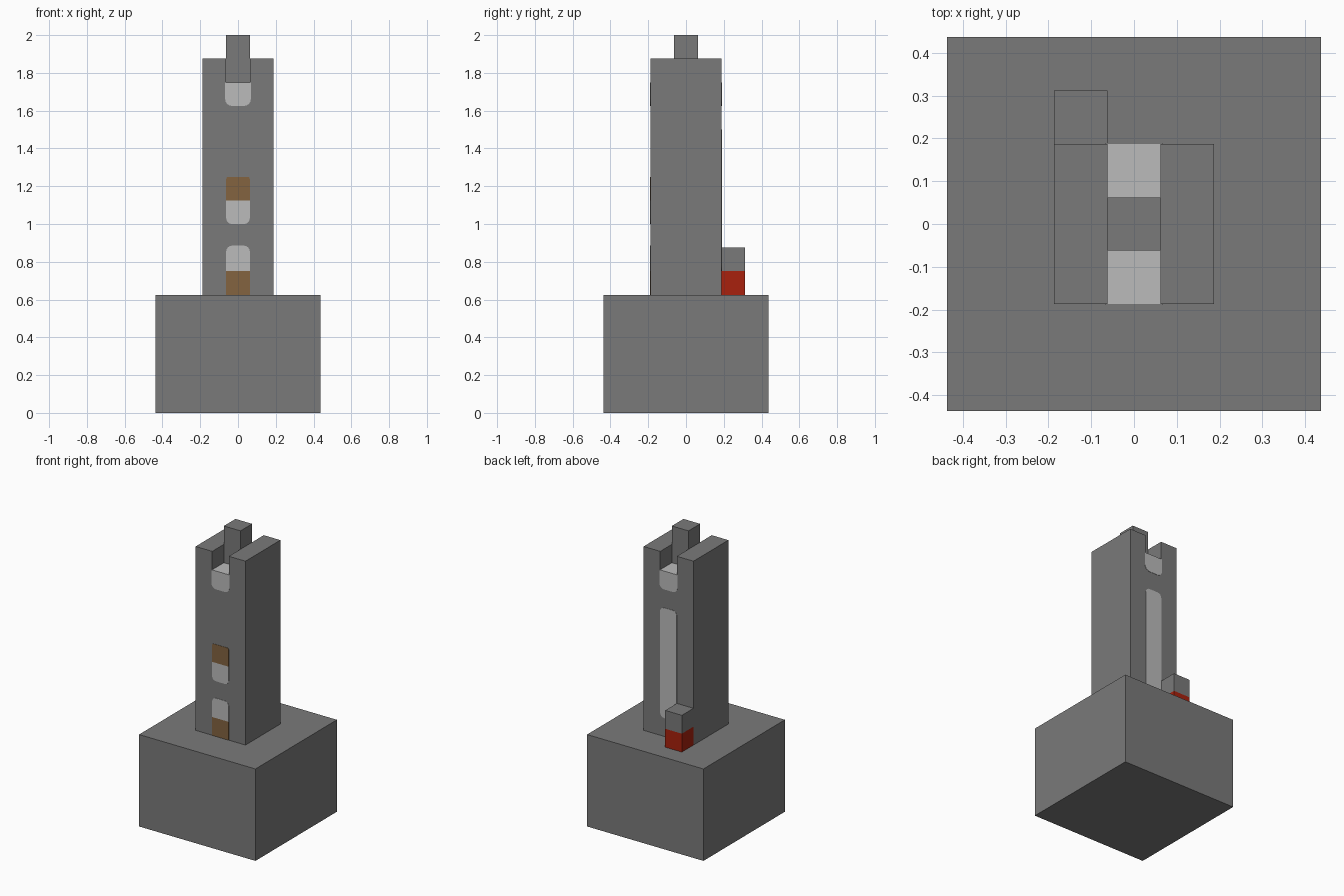
import bpy
import bmesh
import math

cube = bpy.data.objects.get("Cube")
if cube:
    bpy.data.objects.remove(cube, do_unlink=True)


def material(name, color):
    m = bpy.data.materials.new(name)
    m.use_nodes = True
    m.diffuse_color = (*color, 1)
    m.node_tree.nodes["Principled BSDF"].inputs["Base Color"].default_value = (*color, 1)
    return m


GREY = material("stone grey", (0.195, 0.195, 0.195))
PALE = material("pale grey", (0.497, 0.497, 0.497))
BROWN = material("wood brown", (0.227, 0.127, 0.051))
RED = material("red", (0.392, 0.015, 0.004))


def extrude(name, outline, offset, mats):
    """Extrude a closed outline along an offset into a solid."""
    bm = bmesh.new()
    face = bm.faces.new([bm.verts.new(p) for p in outline])
    ext = bmesh.ops.extrude_face_region(bm, geom=[face])
    moved = [v for v in ext["geom"] if isinstance(v, bmesh.types.BMVert)]
    bmesh.ops.translate(bm, vec=offset, verts=moved)
    if not any(f == face for f in bm.faces):
        bm.faces.new(bm.verts[:len(outline)])
    bmesh.ops.recalc_face_normals(bm, faces=bm.faces)
    mesh = bpy.data.meshes.new(name)
    bm.to_mesh(mesh)
    bm.free()
    for m in mats:
        mesh.materials.append(m)
    ob = bpy.data.objects.new(name, mesh)
    bpy.context.collection.objects.link(ob)
    return ob


def box(name, x, y, z, mat):
    outline = [(x[0], y[0], z[0]), (x[1], y[0], z[0]), (x[1], y[1], z[0]), (x[0], y[1], z[0])]
    return extrude(name, outline, (0, 0, z[1] - z[0]), [mat])


U = 0.125          # building block unit
H = U / 2          # half a block
W = 1.5 * U        # half width of the tower
BASE = 5 * U       # height of the base
THICK = 0.002      # thickness of painted panels


def panel(name, side, z0, z1, mat, r_low=0, r_high=0, half=H):
    """Thin panel on the front (side -1) or back (side 1) with rounded corners."""
    pts = []
    corners = [(1, z0, r_low, -90), (1, z1, r_high, 0), (-1, z1, r_high, 90), (-1, z0, r_low, 180)]
    for sx, z, r, start in corners:
        cx, cz = sx * (half - r), z + (r if z == z0 else -r)
        for i in range(5 if r else 1):
            a = math.radians(start + i * 22.5)
            pts.append((cx + r * math.cos(a), side * W, cz + r * math.sin(a)))
    return extrude(name, pts, (0, side * THICK, 0), [mat])


# Base block
box("base", (-3.5 * U, 3.5 * U), (-3.5 * U, 3.5 * U), (0, BASE), GREY)

# Tower with a slot through the top; the slot floor is pale
TOP, FLOOR = 15 * U, 14 * U
profile = [(-W, BASE), (W, BASE), (W, TOP), (H, TOP), (H, FLOOR), (-H, FLOOR), (-H, TOP), (-W, TOP)]
tower = extrude("tower", [(x, -W, z) for x, z in profile], (0, 2 * W, 0), [GREY, PALE])
for p in tower.data.polygons:
    if p.normal.z > 0.9 and p.center.z < TOP - 0.05:
        p.material_index = 1

# Post standing in the slot
box("top_post", (-H, H), (-H, H), (FLOOR, 16 * U), GREY)

# Small stack behind the tower: red below, grey above
SX, SY = (-W, -H), (W, W + U)
box("stack_lower", SX, SY, (BASE, 6 * U), RED)
box("stack_upper", SX, SY, (6 * U, 7 * U), GREY)

# Panels under the slot on both ends
for side, label in ((-1, "front"), (1, "back")):
    panel(label + "_slot_panel", side, 13 * U, FLOOR, PALE, r_low=0.036, half=0.068)

# Front door and windows
panel("door_lower", -1, BASE, 6 * U, BROWN)
panel("door_window", -1, 6 * U, 0.885, PALE, r_high=0.03)
panel("window", -1, 8 * U, 9 * U, PALE, r_low=0.03)
panel("window_shutter", -1, 9 * U, 10 * U, BROWN, r_high=0.012)

# Tall back window
panel("back_window", 1, 6 * U, 12 * U, PALE, r_low=0.03, r_high=0.03)
